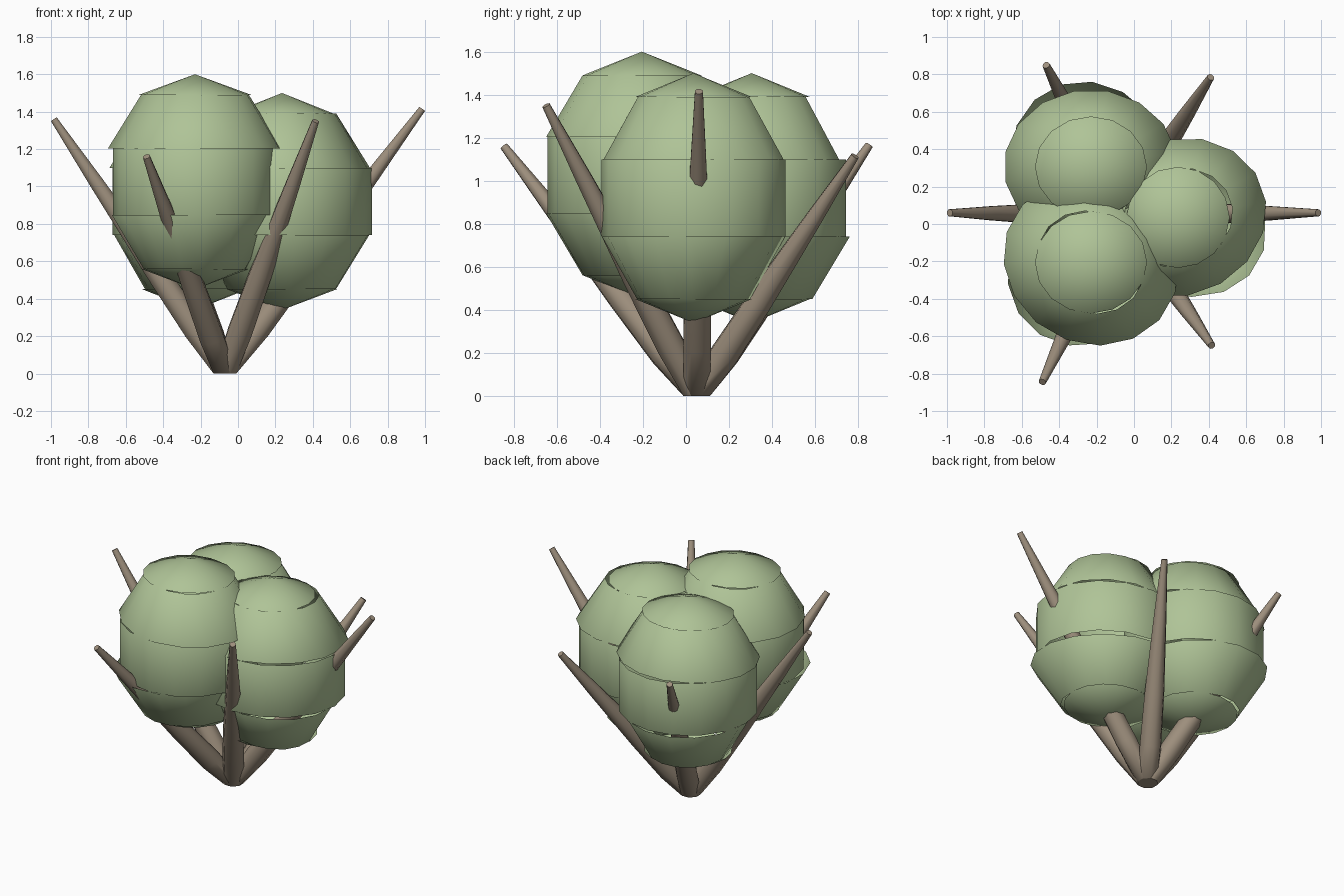
import bpy, bmesh, math
from mathutils import Vector, Matrix
from math import sin, cos, pi, radians

if "Cube" in bpy.data.objects:
    bpy.data.objects.remove(bpy.data.objects["Cube"])


def material(name, rgb):
    m = bpy.data.materials.new(name)
    m.diffuse_color = (*rgb, 1)
    m.use_nodes = True
    m.node_tree.nodes["Principled BSDF"].inputs["Base Color"].default_value = m.diffuse_color
    return m


BARK = material("bark", (0.34, 0.275, 0.205))
LEAF = material("foliage", (0.43, 0.55, 0.31))


def finish(bm, name, mat):
    mesh = bpy.data.meshes.new(name)
    bmesh.ops.recalc_face_normals(bm, faces=bm.faces)
    bm.to_mesh(mesh)
    bm.free()
    mesh.materials.append(mat)
    ob = bpy.data.objects.new(name, mesh)
    bpy.context.collection.objects.link(ob)
    return ob


def bridge(bm, a, b):
    for i in range(len(a)):
        j = (i + 1) % len(a)
        bm.faces.new((a[i], a[j], b[j], b[i]))


# Tapered stems fanning out from one foot
FOOT = Vector((-0.07, 0.05, 0))
PROFILE = [(0, 0.066), (0.17, 0.07), (0.4, 0.064), (0.75, 0.041), (1, 0.02)]


def stem(name, tip, sides=8):
    bm = bmesh.new()
    axis = Vector(tip) - FOOT
    tilt = Vector((0, 0, 1)).rotation_difference(axis)
    rings = []
    for t, r in PROFILE:
        ring = []
        for i in range(sides):
            a = 2 * pi * (i + 0.5) / sides
            p = Vector((r * cos(a), r * sin(a), 0))
            if t > 0:               # the foot ring stays flat on the ground
                p = tilt @ p
            ring.append(bm.verts.new(FOOT + axis * t + p))
        rings.append(ring)
    for a, b in zip(rings, rings[1:]):
        bridge(bm, a, b)
    bm.faces.new(rings[0])
    bm.faces.new(rings[-1])
    ob = finish(bm, name, BARK)
    bpy.ops.object.select_all(action='DESELECT')
    ob.select_set(True)
    bpy.context.view_layer.objects.active = ob
    bpy.ops.object.shade_smooth_by_angle(angle=radians(50))


stem("stem_left", (-0.985, 0.06, 1.36))
stem("stem_right", (0.985, 0.06, 1.415))
stem("stem_front_right", (0.415, -0.65, 1.35))
stem("stem_front_left", (-0.49, -0.845, 1.16))
stem("stem_back_right", (0.41, 0.785, 1.115))
stem("stem_back_left", (-0.47, 0.85, 1.165))


# Foliage clumps: five stacked oval bands (long radius, short radius, turn),
# each slightly out of line with the next, shaded as one round form
def clump(name, centre, rz, bands, sides=16):
    bm = bmesh.new()
    c = Vector(centre)
    for k, (long, short, turn) in enumerate(bands):
        rot = Matrix.Rotation(radians(turn), 3, 'Z')
        rings = []
        for e in (k, k + 1):
            th = pi * e / 5
            if e in (0, 5):
                rings.append([bm.verts.new(c + Vector((0, 0, rz * cos(th))))])
                continue
            ring = []
            for i in range(sides):
                a = 2 * pi * (i + 0.5 * (k % 2)) / sides
                p = Vector((long * sin(th) * cos(a), short * sin(th) * sin(a),
                            rz * cos(th)))
                ring.append(bm.verts.new(c + rot @ p))
            rings.append(ring)
        a, b = rings
        if len(a) == 1 or len(b) == 1:
            pole, ring = (a[0], b) if len(a) == 1 else (b[0], a)
            for i in range(sides):
                bm.faces.new((pole, ring[i], ring[(i + 1) % sides]))
        else:
            bridge(bm, a, b)
    mesh = finish(bm, name, LEAF).data
    # outward faces, then smooth normals running across the seams
    flip = bmesh.new()
    flip.from_mesh(mesh)
    flip.normal_update()
    wrong = [f for f in flip.faces if f.normal.dot(f.calc_center_median() - c) < 0]
    bmesh.ops.reverse_faces(flip, faces=wrong)
    flip.to_mesh(mesh)
    flip.free()
    mesh.polygons.foreach_set("use_smooth", [True] * len(mesh.polygons))
    normals = []
    for v in mesh.vertices:
        d = v.co - c
        normals.append(Vector((d.x, d.y, d.z * (0.46 / rz) ** 2)).normalized())
    mesh.normals_split_custom_set_from_vertices(normals)


clump("foliage_front_left", (-0.23, -0.205, 1.025), 0.575,
      [(0.51, 0.465, 0), (0.505, 0.455, -30), (0.462, 0.46, 0),
       (0.50, 0.44, 45), (0.49, 0.46, 0)])
clump("foliage_right", (0.235, 0.035, 0.92), 0.58,
      [(0.47, 0.46, 0), (0.505, 0.44, 20), (0.505, 0.45, 0),
       (0.52, 0.42, -30), (0.50, 0.46, 0)])
clump("foliage_back_left", (-0.23, 0.305, 0.92), 0.58,
      [(0.51, 0.46, 0), (0.49, 0.435, 0), (0.465, 0.46, 0),
       (0.495, 0.44, 120), (0.48, 0.46, 0)])
